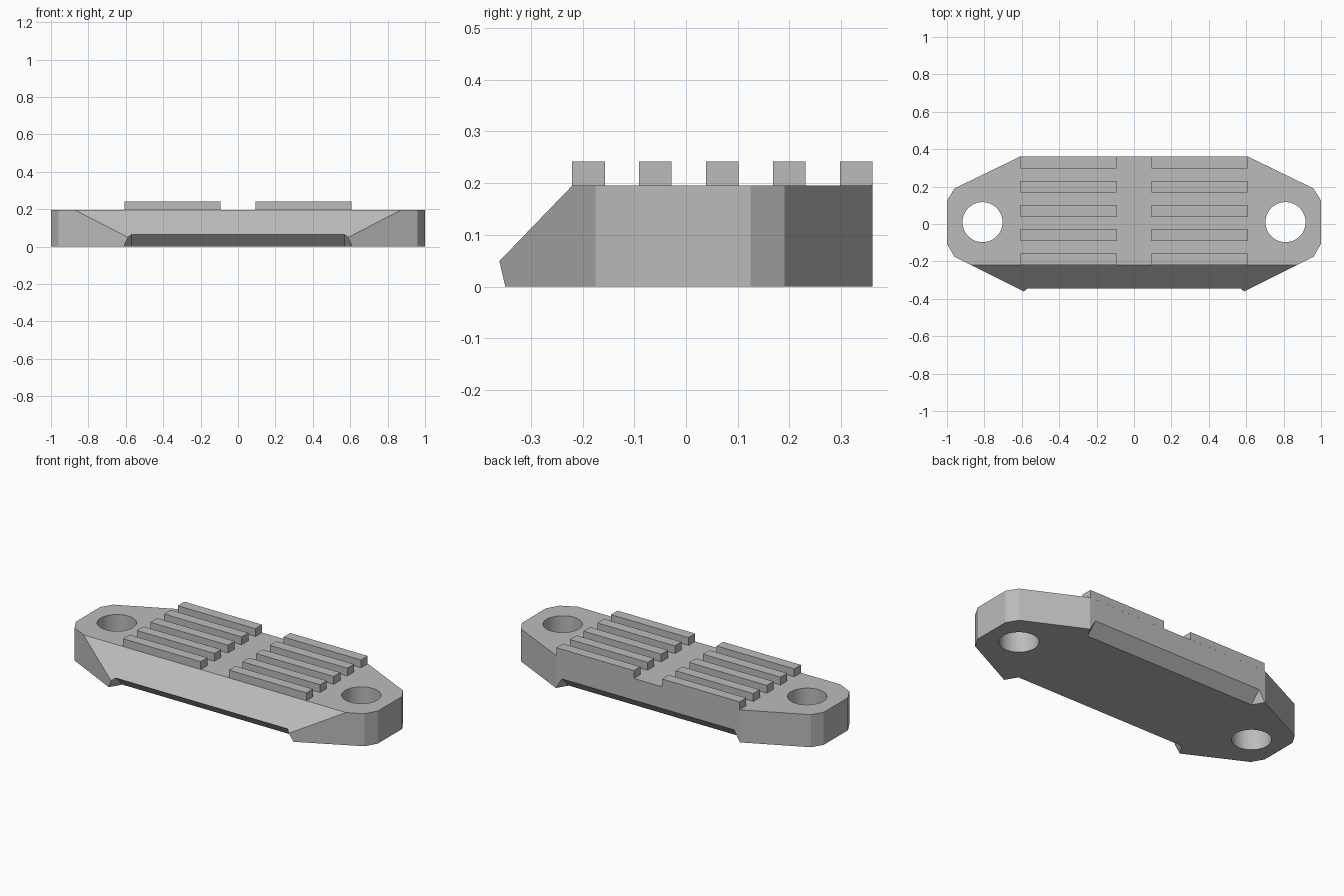
import bpy, bmesh
from mathutils import Vector

if "Cube" in bpy.data.objects:
    bpy.data.objects.remove(bpy.data.objects["Cube"])

TOP = 0.195

grey = bpy.data.materials.new("plain grey")
grey.use_nodes = True
grey.diffuse_color = (0.5, 0.5, 0.5, 1)
grey.node_tree.nodes["Principled BSDF"].inputs["Base Color"].default_value = (0.5, 0.5, 0.5, 1)


def finish(name, bm):
    bmesh.ops.recalc_face_normals(bm, faces=bm.faces)
    mesh = bpy.data.meshes.new(name)
    bm.to_mesh(mesh)
    bm.free()
    mesh.materials.append(grey)
    obj = bpy.data.objects.new(name, mesh)
    bpy.context.collection.objects.link(obj)
    return obj


def prism(name, section, offset, cut=None):
    """Sweep a closed section along an offset; optionally slice it by a plane."""
    bm = bmesh.new()
    face = bm.faces.new([bm.verts.new(p) for p in section])
    swept = bmesh.ops.extrude_face_region(bm, geom=[face])["geom"]
    bmesh.ops.translate(bm, vec=offset, verts=[v for v in swept if isinstance(v, bmesh.types.BMVert)])
    if cut:
        geom = bm.verts[:] + bm.edges[:] + bm.faces[:]
        bmesh.ops.bisect_plane(bm, geom=geom, plane_co=cut[0], plane_no=cut[1], clear_outer=True)
        bmesh.ops.holes_fill(bm, edges=[e for e in bm.edges if e.is_boundary])
    return finish(name, bm)


# Plate: tapered outline with a sloping front
half = [(0.61, 0.36), (0.96, 0.19), (1, 0.125), (1, -0.105), (0.96, -0.175), (0.5, -0.405)]
outline = half + [(-x, y) for x, y in reversed(half)]
plate = prism("plate", [(x, y, 0) for x, y in outline], (0, 0, TOP),
              cut=((0, -0.22, TOP), (0, -0.145, 0.14)))


# Undercut wedges with slanted ends, along the front and back bottom edges
def wedge(name, y0, side):
    bm = bmesh.new()
    for x, y, z in ((0.57, -0.03, -0.03), (0.57, 0.13, 0.13), (0.81, 0.2, -0.2)):
        for s in (-1, 1):
            bm.verts.new((s * x, y0 + side * y, z))
    bmesh.ops.convex_hull(bm, input=bm.verts)
    return finish(name, bm)


cutters = [wedge("front_undercut", -0.28, -1), wedge("back_undercut", 0.295, 1)]

# Bolt holes
for s in (-1, 1):
    bm = bmesh.new()
    bmesh.ops.create_cone(bm, cap_ends=True, segments=48, radius1=0.107, radius2=0.107, depth=1)
    bmesh.ops.translate(bm, vec=(s * 0.81, 0.01, 0), verts=bm.verts)
    cutters.append(finish("hole_cutter", bm))

for cutter in cutters:
    cutter.hide_render = True
    mod = plate.modifiers.new(cutter.name, "BOOLEAN")
    mod.operation, mod.solver, mod.object = "DIFFERENCE", "EXACT", cutter

# Bake the cuts, then drop the cutters
graph = bpy.context.evaluated_depsgraph_get()
baked = bpy.data.meshes.new_from_object(plate.evaluated_get(graph))
plate.modifiers.clear()
plate.data = baked
for cutter in cutters:
    bpy.data.objects.remove(cutter)

bpy.ops.object.select_all(action="DESELECT")
plate.select_set(True)
bpy.context.view_layer.objects.active = plate
bpy.ops.object.shade_smooth_by_angle(angle=0.2)

# Grip ribs: two columns of five
for side, s in (("left", 1), ("right", -1)):
    for i in range(5):
        y = -0.22 + i * 0.1293
        x0, x1 = sorted((s * 0.093, s * 0.607))
        section = [(x0, y, TOP), (x1, y, TOP), (x1, y + 0.063, TOP), (x0, y + 0.063, TOP)]
        prism(f"{side}_rib_{i + 1}", section, (0, 0, 0.047))
